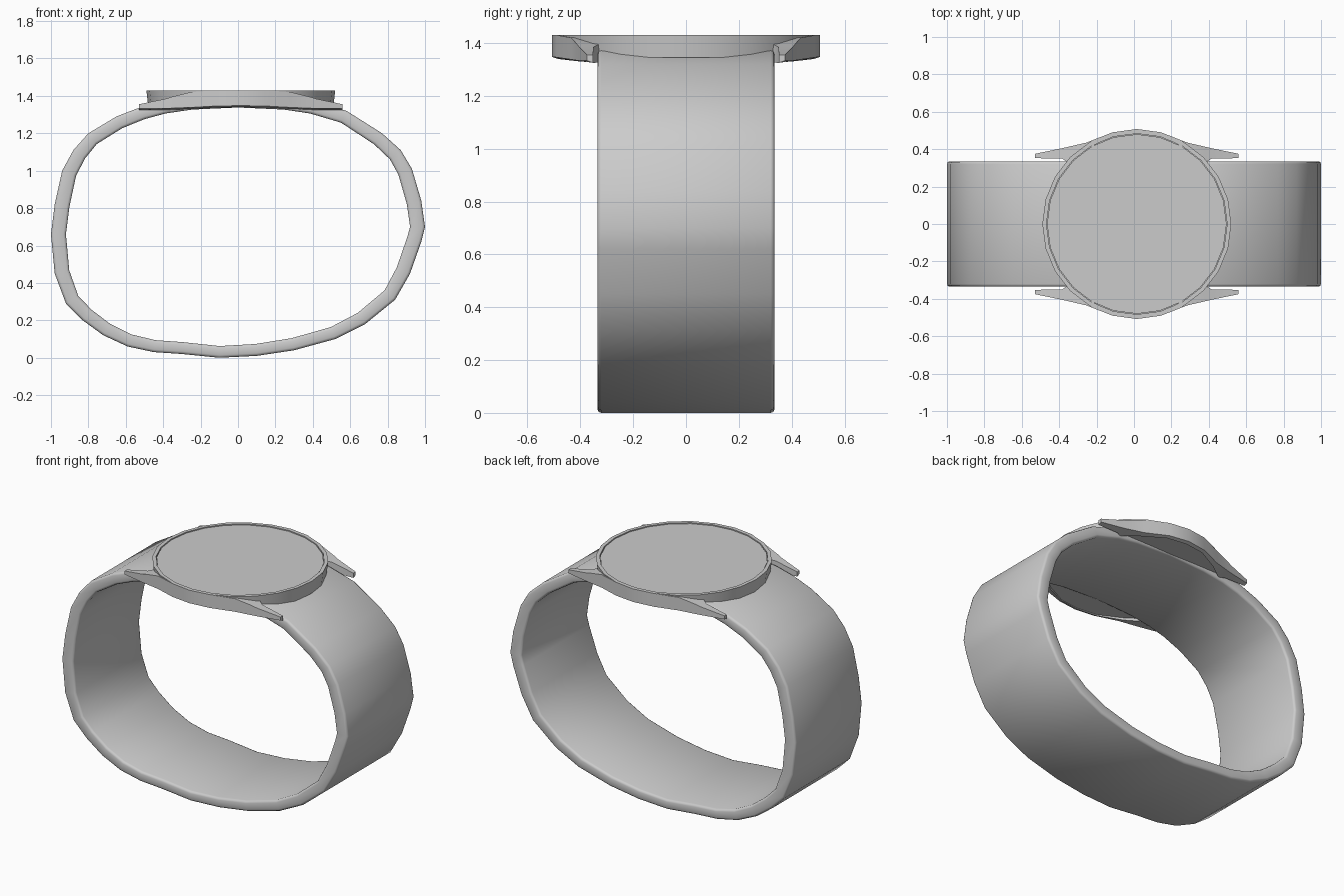
import bpy, bmesh, math
from mathutils import Vector

cube = bpy.data.objects.get("Cube")
if cube:
    bpy.data.objects.remove(cube, do_unlink=True)

GREY = (0.6, 0.6, 0.6, 1)
grey = bpy.data.materials.new("plain grey")
grey.diffuse_color = GREY
grey.use_nodes = True
grey.node_tree.nodes["Principled BSDF"].inputs["Base Color"].default_value = GREY

CENTRE_X = 0.015


def loft(name, rings, closed=False, angle=35):
    """Skin a row of equally sized cross-sections into one object."""
    bm = bmesh.new()
    rows = [[bm.verts.new(p) for p in ring] for ring in rings]
    pairs = list(zip(rows, rows[1:]))
    if closed:
        pairs.append((rows[-1], rows[0]))
    else:
        bm.faces.new(rows[0])
        bm.faces.new(rows[-1])
    for a, b in pairs:
        for i in range(len(a)):
            j = (i + 1) % len(a)
            bm.faces.new((a[i], a[j], b[j], b[i]))
    bmesh.ops.recalc_face_normals(bm, faces=bm.faces)
    mesh = bpy.data.meshes.new(name)
    bm.to_mesh(mesh)
    bm.free()
    mesh.materials.append(grey)
    obj = bpy.data.objects.new(name, mesh)
    bpy.context.collection.objects.link(obj)
    bpy.ops.object.select_all(action="DESELECT")
    obj.select_set(True)
    bpy.context.view_layer.objects.active = obj
    bpy.ops.object.shade_smooth_by_angle(angle=math.radians(angle))
    return obj


def circle(radius, z, sides=24):
    turn = math.tau / sides
    return [(CENTRE_X + radius * math.cos(i * turn), radius * math.sin(i * turn), z)
            for i in range(sides)]


# Strap: outer outline in x and z, counter-clockwise from the top
outline = [Vector(p) for p in (
    (0, 1.4), (-.25, 1.39), (-.4, 1.37), (-.52, 1.34), (-.65, 1.29), (-.8, 1.2),
    (-.88, 1.11), (-.94, 1), (-.98, .82), (-1, .66), (-.98, .45), (-.92, .29),
    (-.83, .2), (-.72, .12), (-.59, .06), (-.45, .03), (-.3, .02), (-.1, 0),
    (.1, .01), (.3, .04), (.52, .1), (.68, .18), (.84, .31), (.92, .45),
    (.98, .62), (1, .7), (.98, .84), (.93, 1.01), (.87, 1.11), (.77, 1.2),
    (.58, 1.32), (.4, 1.37), (.25, 1.39))]
HALF_WIDTH, ROUND = 0.335, 0.014
sections = []
for i, p in enumerate(outline):
    along = (outline[(i + 1) % len(outline)] - outline[i - 1]).normalized()
    inward = Vector((-along.y, along.x))
    thick = 0.062 + 0.018 * abs(inward.x)
    r = ROUND
    half = [(0, HALF_WIDTH - r), (r * .3, HALF_WIDTH - r * .3), (r, HALF_WIDTH),
            (thick - r, HALF_WIDTH), (thick - r * .3, HALF_WIDTH - r * .3),
            (thick, HALF_WIDTH - r)]
    profile = half + [(d, -y) for d, y in reversed(half)]
    section = []
    for depth, y in profile:
        q = p + inward * depth
        section.append((q.x, y, q.y))
    sections.append(section)
loft("strap", sections, closed=True, angle=50)

# Round case: wall, rim and shallow recess holding the glass
loft("case", [circle(.495, 1.345), circle(.505, 1.43), circle(.483, 1.43),
              circle(.483, 1.415)])
loft("glass", [circle(.48, 1.40), circle(.48, 1.425)])

# Flank on each side of the case, tapering into two pointed lugs
# (distance along x, inner y, outer y, bottom z, top z)
stations = ((.545, .352, .375, 1.325, 1.355), (.4, .35, .405, 1.325, 1.385),
            (.37, .33, .412, 1.326, 1.395), (.27, .4, .435, 1.33, 1.42),
            (.13, .47, .49, 1.338, 1.43), (0, .485, .508, 1.34, 1.43))
left_half = [(-s[0],) + s[1:] for s in stations]
right_half = list(reversed(stations[:-1]))
for side, name in ((-1, "front_lugs"), (1, "back_lugs")):
    loft(name, [[(CENTRE_X + x, side * inner, low), (CENTRE_X + x, side * outer, low + .008),
                 (CENTRE_X + x, side * outer, high), (CENTRE_X + x, side * inner, high)]
                for x, inner, outer, low, high in left_half + right_half])
